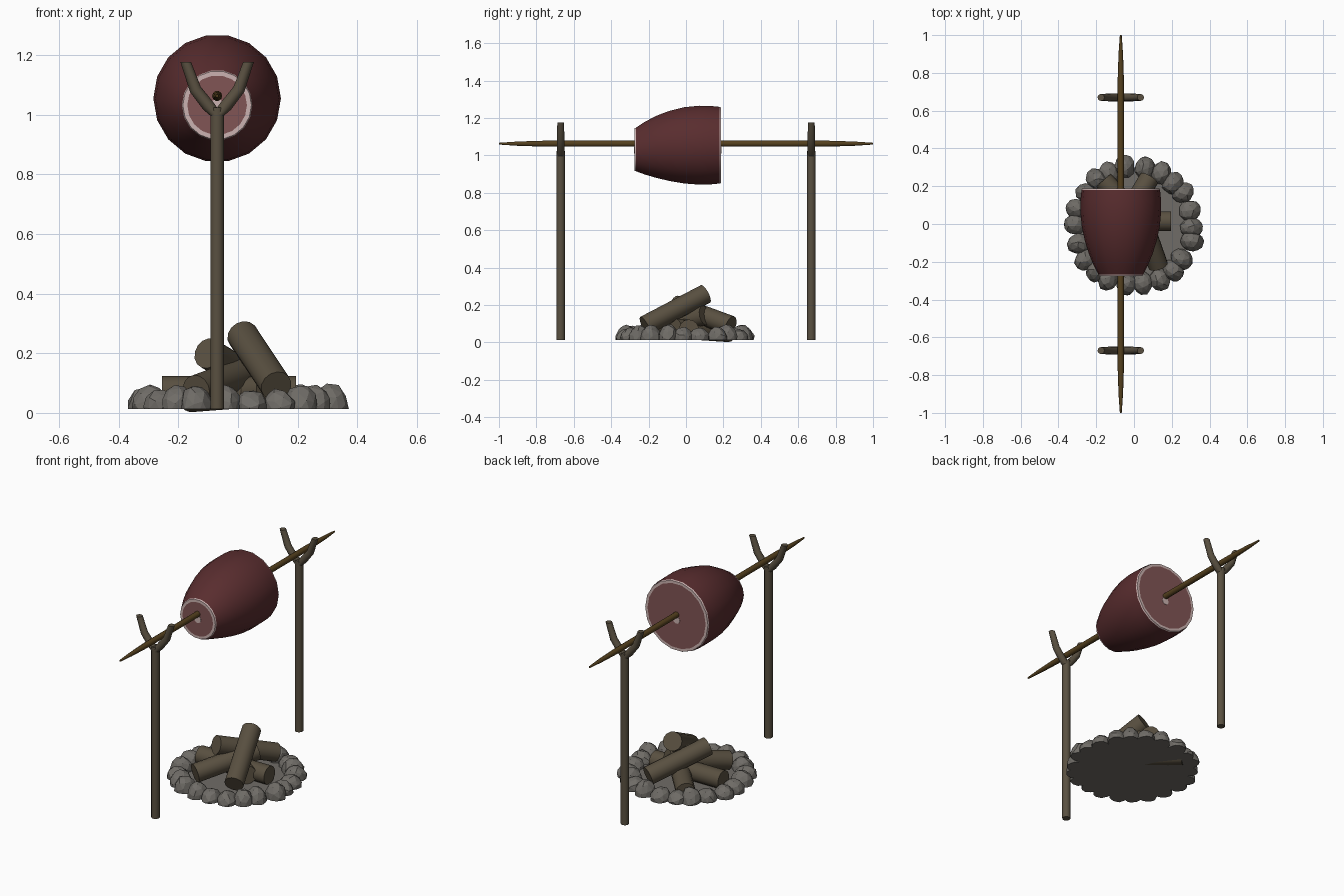
import bpy, bmesh, random
from math import sin, cos, pi, radians
from mathutils import Vector, Matrix

if "Cube" in bpy.data.objects:
    bpy.data.objects.remove(bpy.data.objects["Cube"])

random.seed(4)


def material(name, r, g, b):
    m = bpy.data.materials.new(name)
    m.diffuse_color = (r, g, b, 1)
    m.use_nodes = True
    m.node_tree.nodes["Principled BSDF"].inputs["Base Color"].default_value = m.diffuse_color
    return m


WOOD = material("wood", 0.10, 0.08, 0.052)
SPIT = material("spit_wood", 0.09, 0.052, 0.013)
MEAT = material("meat_skin", 0.10, 0.026, 0.028)
FLESH = material("cut_flesh", 0.22, 0.09, 0.09)
FAT = material("fat", 0.60, 0.45, 0.44)
STONE = material("stone", 0.16, 0.15, 0.135)


def finish(bm, name, mat, smooth=True):
    bmesh.ops.recalc_face_normals(bm, faces=bm.faces)
    me = bpy.data.meshes.new(name)
    bm.to_mesh(me)
    bm.free()
    me.materials.append(mat)
    ob = bpy.data.objects.new(name, me)
    bpy.context.collection.objects.link(ob)
    if smooth:
        bpy.ops.object.select_all(action='DESELECT')
        ob.select_set(True)
        bpy.context.view_layer.objects.active = ob
        bpy.ops.object.shade_smooth_by_angle(angle=radians(38))
    return ob


def loft(name, rings, sides, mat, axes=None, cap=True):
    """Skin circles given as (centre, radius); each circle faces its axis."""
    bm = bmesh.new()
    pts = [Vector(c) for c, r in rings]
    loops = []
    for i, (c, r) in enumerate(rings):
        if axes:
            t = Vector(axes[i % len(axes)])
        else:
            t = pts[min(i + 1, len(pts) - 1)] - pts[max(i - 1, 0)]
        q = Vector((0, 0, 1)).rotation_difference(t.normalized())
        loops.append([bm.verts.new(pts[i] + q @ Vector((r * cos(2 * pi * k / sides),
                                                        r * sin(2 * pi * k / sides), 0)))
                      for k in range(sides)])
    for a, b in zip(loops, loops[1:]):
        for k in range(sides):
            n = (k + 1) % sides
            bm.faces.new((a[k], a[n], b[n], b[k]))
    if cap:
        bm.faces.new(loops[0])
        bm.faces.new(loops[-1])
    return finish(bm, name, mat)


CX = -0.07   # spit line
Y = [(0, 1, 0)]

# Spit with sharpened ends
loft("spit", [((CX, y, 1.063), r) for y, r in
              [(-1, .005), (-.9, .012), (-.75, .017), (.75, .017), (.9, .012), (1, .005)]],
     10, SPIT, Y)

# Forked posts
for label, y in (("front", -.67), ("back", .67)):
    loft(f"{label}_post", [((CX, y, .013), .023), ((CX, y, 1.025), .023)], 12, WOOD)
    for side, s in (("left", -1), ("right", 1)):
        loft(f"{label}_fork_{side}",
             [((CX, y, .995), .021), ((CX + s * .03, y, 1.03), .021),
              ((CX + s * .073, y, 1.085), .020), ((CX + s * .105, y, 1.176), .018)],
             12, WOOD, [(0, 0, 1), (s * .75, 0, 1), (s * .5, 0, 1), (0, 0, 1)])

# Ham body: (y, radius, centre height)
body = [(-.268, .118, 1.032), (-.22, .143, 1.039), (-.16, .168, 1.046), (-.09, .190, 1.051),
        (-.01, .207, 1.054), (.07, .214, 1.055), (.13, .213, 1.055), (.18, .208, 1.055)]
loft("ham_body", [((CX, y, z), r) for y, r, z in body], 18, MEAT, Y, cap=False)

# Cut ends: fat rim, flesh face and bone
for label, y, d, r, z in (("front", -.268, -1, .118, 1.032), ("back", .18, 1, .208, 1.055)):
    loft(f"{label}_fat_rim", [((CX, y, z), r), ((CX, y + d * .008, z), r - .003),
                              ((CX, y + d * .008, z), r - .018)], 18, FAT, Y, cap=False)
    loft(f"{label}_cut_face", [((CX, y, z), r - .018), ((CX, y + d * .008, z), r - .018)],
         18, FLESH, Y)
    loft(f"{label}_bone", [((CX, y, 1.032), .022), ((CX, y + d * .010, 1.032), .022)],
         10, FAT, Y)

# Stacked logs
logs = [((-.255, .015, .07), (.195, .015, .07)),
        ((.128, -.22, .09), (.015, .105, .26)),
        ((-.10, -.06, .20), (.08, .24, .09)),
        ((-.14, -.20, .075), (.05, .10, .145)),
        ((-.16, .23, .055), (.10, -.06, .075))]
for i, (a, b) in enumerate(logs):
    loft(f"log_{i + 1}", [(a, .053), (b, .053)], 14, WOOD)

# Ground disc inside the fire ring
loft("fire_bed", [((0, -.01, .013), .31), ((0, -.01, .022), .31)], 24, STONE)

# Ring of rough stones, cut flat underneath
bm = bmesh.new()
N = 22
for i in range(N):
    a = 2 * pi * (i + random.uniform(-.15, .15)) / N
    rad = .312 + random.uniform(-.008, .008)
    m = (Matrix.Translation((rad * cos(a), rad * sin(a) - .01, .022)) @ Matrix.Rotation(a, 4, 'Z')
         @ Matrix.Diagonal((.062, .054, random.uniform(.05, .078), 1))
         @ Matrix.Rotation(random.uniform(0, 6), 4, 'X'))
    new = bmesh.ops.create_icosphere(bm, subdivisions=2, radius=1, matrix=m)["verts"]
    for v in new:
        v.co += Vector([random.uniform(-.004, .004) for _ in range(3)])
cut = bmesh.ops.bisect_plane(bm, geom=bm.verts[:] + bm.edges[:] + bm.faces[:],
                             plane_co=(0, 0, .013), plane_no=(0, 0, 1), clear_inner=True)
bmesh.ops.holes_fill(bm, edges=[e for e in bm.edges if e.is_boundary], sides=0)
finish(bm, "fire_ring_stones", STONE, smooth=False)
